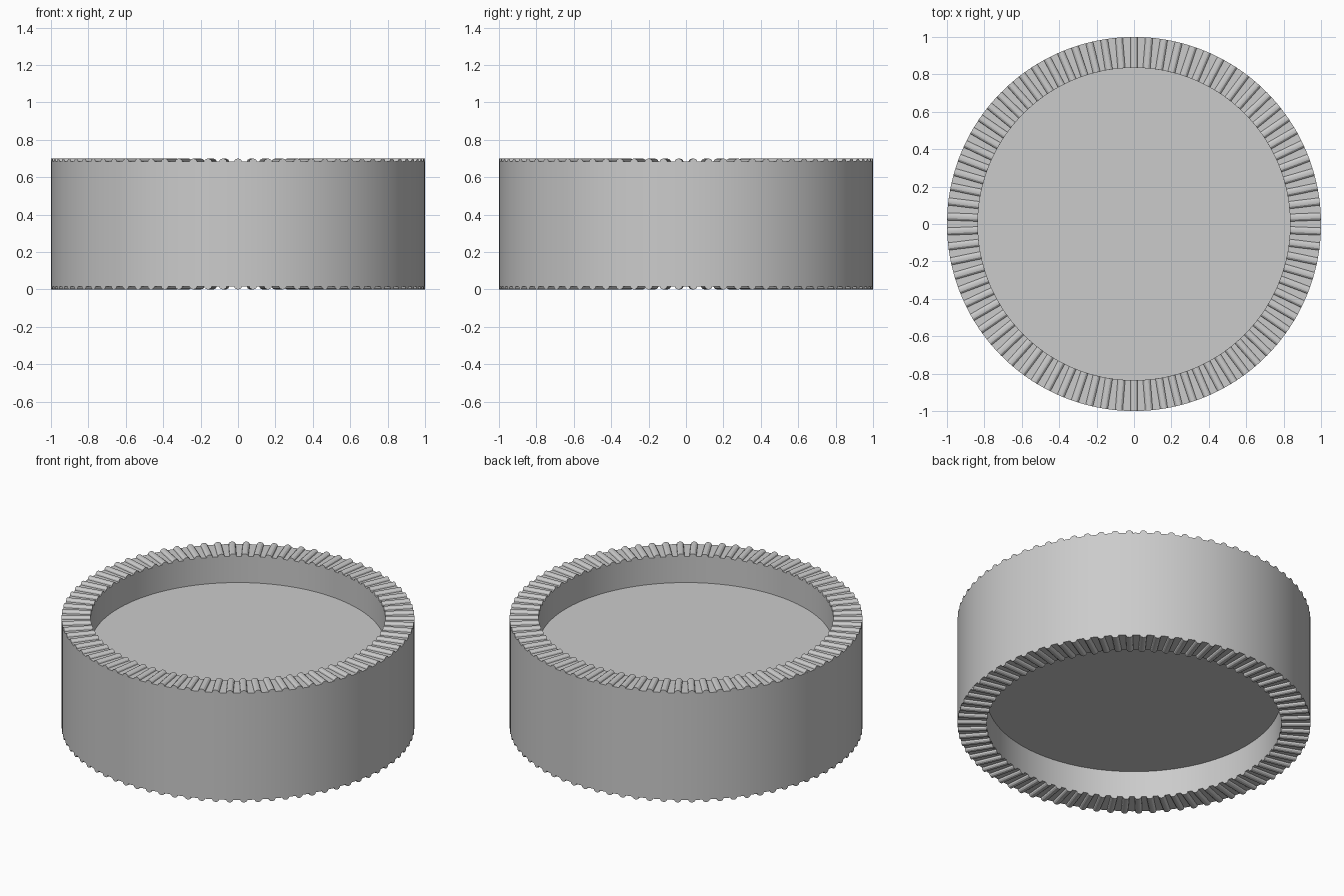
import bpy, bmesh
from math import pi, cos, sin, radians, sqrt

if "Cube" in bpy.data.objects:
    bpy.data.objects.remove(bpy.data.objects["Cube"])

TEETH = 78
R_OUT, R_IN = 1.0, 0.835
H, RIDGE_H, RIDGE_W = 0.70, 0.016, 0.040
Z_LOW, Z_HIGH = RIDGE_H, H - RIDGE_H
SEGS = TEETH * 2


def finish(bm, name):
    bmesh.ops.recalc_face_normals(bm, faces=bm.faces)
    mesh = bpy.data.meshes.new(name)
    bm.to_mesh(mesh)
    bm.free()
    obj = bpy.data.objects.new(name, mesh)
    bpy.context.collection.objects.link(obj)
    bpy.ops.object.select_all(action='DESELECT')
    obj.select_set(True)
    bpy.context.view_layer.objects.active = obj
    bpy.ops.object.shade_smooth_by_angle(angle=radians(25))
    return obj


# Drum body: thick wall with a recessed disc on both faces
bm = bmesh.new()
profile = [(R_IN, 0.18), (R_IN, Z_LOW), (R_OUT, Z_LOW),
           (R_OUT, Z_HIGH), (R_IN, Z_HIGH), (R_IN, 0.52)]
rings = [[bm.verts.new((r * cos(2 * pi * i / SEGS), r * sin(2 * pi * i / SEGS), z))
          for i in range(SEGS)] for r, z in profile]
for a, b in zip(rings, rings[1:]):
    for i in range(SEGS):
        j = (i + 1) % SEGS
        bm.faces.new((a[i], a[j], b[j], b[i]))
bm.faces.new(rings[0][::-1])
bm.faces.new(rings[-1])
finish(bm, "drum_body")


# Rounded radial ridges around a rim face
def ridges(name, base, direction):
    bm = bmesh.new()
    section = [(-cos(pi * k / 6) * RIDGE_W / 2, sin(pi * k / 6) * RIDGE_H)
               for k in range(7)]
    for t in range(TEETH):
        a = 2 * pi * (t + 0.5) / TEETH
        ends = []
        for radius in (R_IN, R_OUT):
            end = []
            for w, h in section:
                r = sqrt(radius ** 2 - w ** 2)
                end.append(bm.verts.new((r * cos(a) - w * sin(a),
                                         r * sin(a) + w * cos(a),
                                         base + direction * h)))
            ends.append(end)
        inner, outer = ends
        n = len(section)
        for k in range(n):
            m = (k + 1) % n
            bm.faces.new((inner[k], inner[m], outer[m], outer[k]))
        bm.faces.new(inner[::-1])
        bm.faces.new(outer)
    return finish(bm, name)


ridges("top_ridges", Z_HIGH, 1)
ridges("bottom_ridges", Z_LOW, -1)
